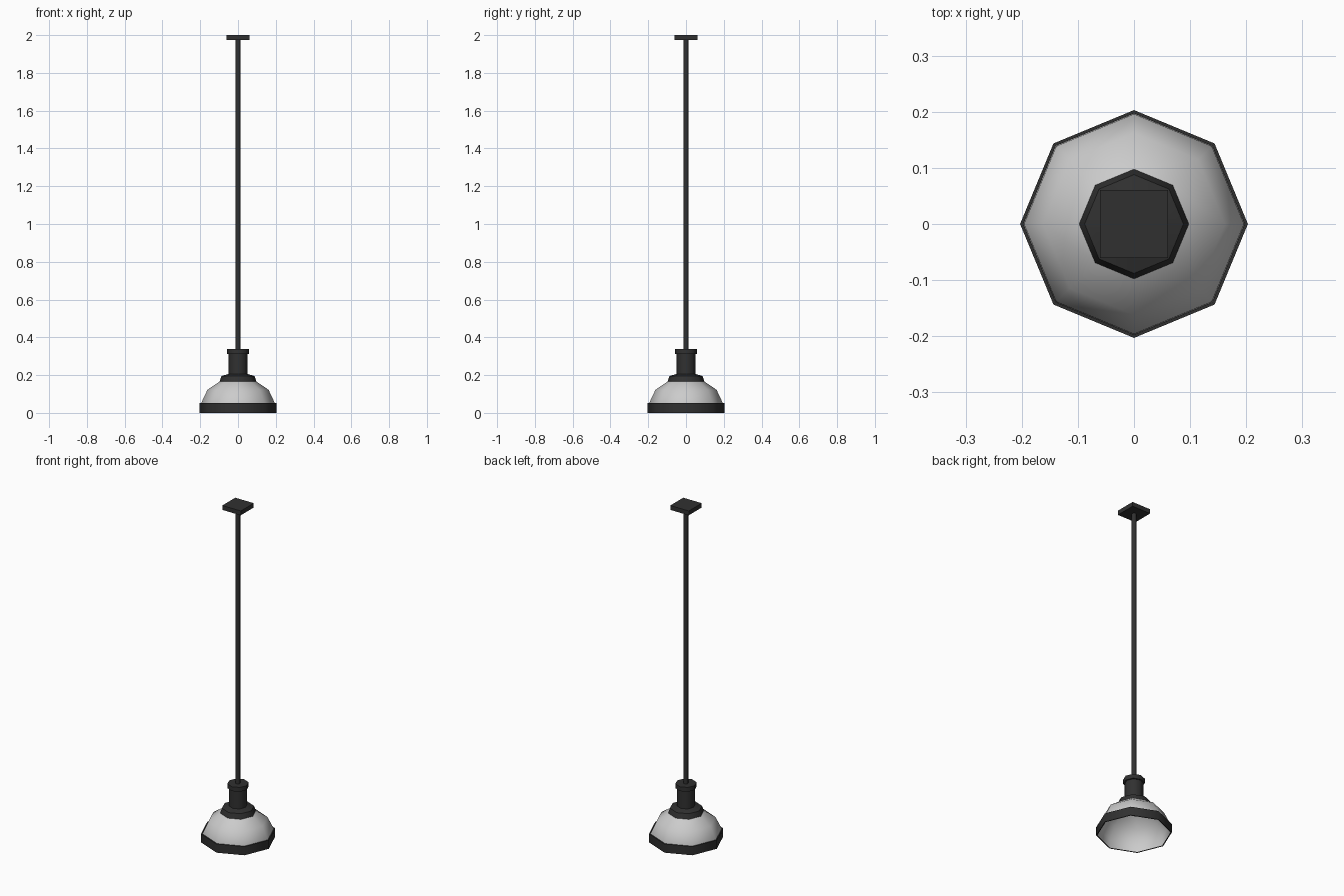
import bpy, bmesh, math

if "Cube" in bpy.data.objects:
    bpy.data.objects.remove(bpy.data.objects["Cube"])

SIDES = 8

dark = bpy.data.materials.new("dark_metal")
dark.diffuse_color = (0.03, 0.03, 0.03, 1)
dark.use_nodes = True
dark.node_tree.nodes["Principled BSDF"].inputs["Base Color"].default_value = dark.diffuse_color


def finish(name, bm, mat=None, smooth=None):
    mesh = bpy.data.meshes.new(name)
    bm.to_mesh(mesh)
    bm.free()
    obj = bpy.data.objects.new(name, mesh)
    bpy.context.collection.objects.link(obj)
    if mat:
        mesh.materials.append(mat)
    if smooth:
        bpy.ops.object.select_all(action='DESELECT')
        obj.select_set(True)
        bpy.context.view_layer.objects.active = obj
        bpy.ops.object.shade_smooth_by_angle(angle=math.radians(smooth))
    return obj


def lathe(name, profile, mat=None, closed=False, caps=False, smooth=50):
    """Spin an (r, z) profile into an eight-sided shell, corners on the axes."""
    bm = bmesh.new()
    rings = []
    for r, z in profile:
        rings.append([bm.verts.new((r * math.cos(a), r * math.sin(a), z))
                      for a in (2 * math.pi * i / SIDES for i in range(SIDES))])
    pairs = list(zip(rings, rings[1:]))
    if closed:
        pairs.append((rings[-1], rings[0]))
    for lo, hi in pairs:
        for i in range(SIDES):
            j = (i + 1) % SIDES
            bm.faces.new((lo[i], lo[j], hi[j], hi[i]))
    if caps:
        bm.faces.new(rings[0][::-1])
        bm.faces.new(rings[-1])
    return finish(name, bm, mat, smooth)


# Open dome of the shade, running down inside the rim
lathe("shade", [(0.197, 0.002), (0.196, 0.05), (0.162, 0.122), (0.096, 0.167)], smooth=60)

# Dark band around the shade's lower edge
lathe("shade_rim", [(0.198, 0.0), (0.203, 0.0), (0.203, 0.052), (0.197, 0.052)],
      dark, closed=True)

# Collar, neck and top flange
lathe("socket_collar",
      [(0.098, 0.165), (0.088, 0.195), (0.05, 0.206), (0.05, 0.312),
       (0.058, 0.312), (0.058, 0.338)], dark, caps=True)

# Long hanging rod
lathe("rod", [(0.013, 0.335), (0.013, 1.978)], dark, caps=True)

# Square ceiling plate
bm = bmesh.new()
bmesh.ops.create_cube(bm, size=1)
bmesh.ops.scale(bm, vec=(0.122, 0.122, 0.026), verts=bm.verts)
bmesh.ops.translate(bm, vec=(0, 0, 1.987), verts=bm.verts)
finish("ceiling_plate", bm, dark)
